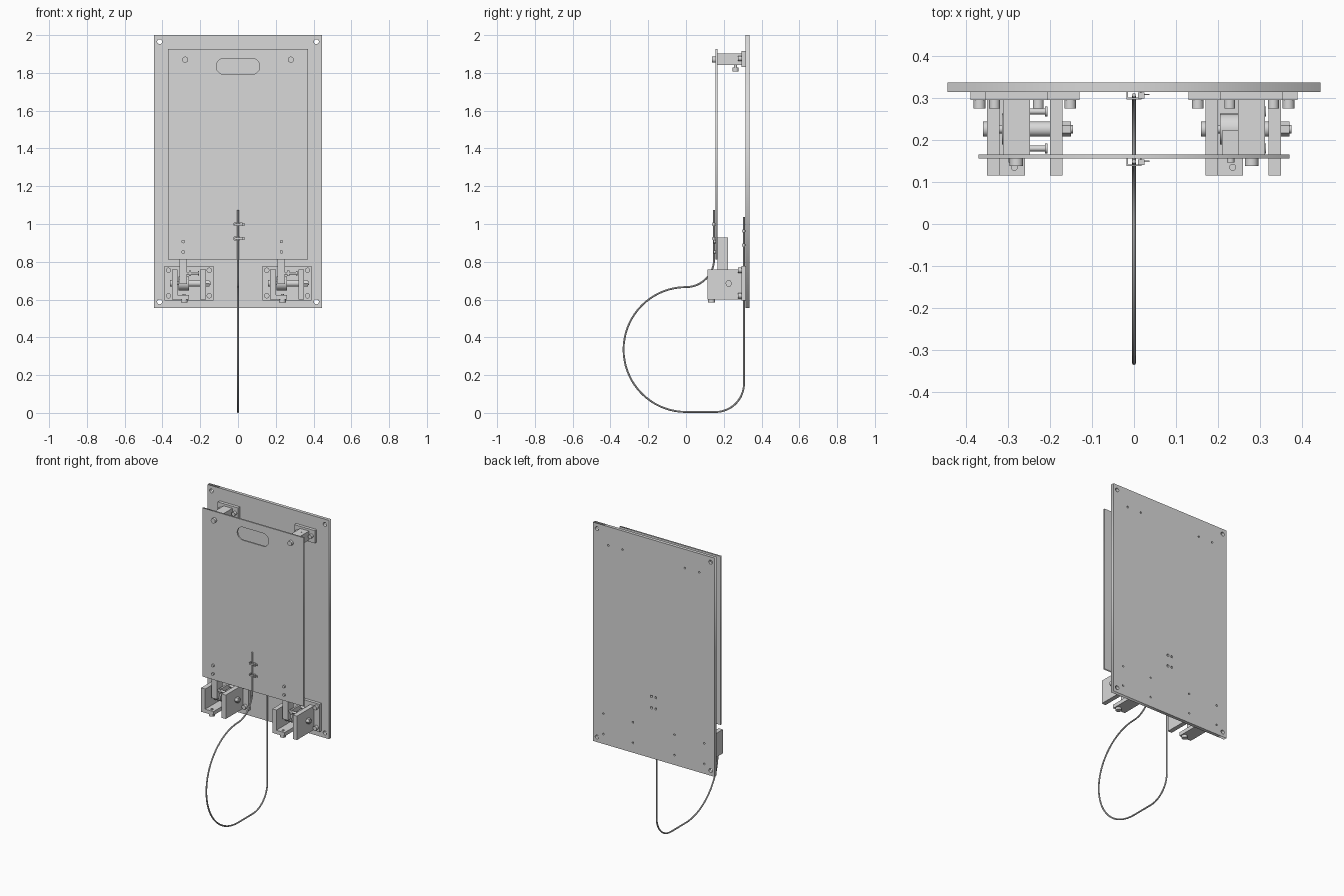
import bpy, bmesh
from math import sin, cos, pi, radians
from mathutils import Matrix, Vector

cube = bpy.data.objects.get("Cube")
if cube:
    bpy.data.objects.remove(cube, do_unlink=True)

GREY = (0.69, 0.69, 0.69, 1)
metal = bpy.data.materials.new("plain light grey")
metal.use_nodes = True
metal.diffuse_color = GREY
metal.node_tree.nodes["Principled BSDF"].inputs["Base Color"].default_value = GREY


def add_mesh(name, bm, smooth=False):
    mesh = bpy.data.meshes.new(name)
    bmesh.ops.recalc_face_normals(bm, faces=bm.faces)
    bm.to_mesh(mesh)
    bm.free()
    mesh.materials.append(metal)
    obj = bpy.data.objects.new(name, mesh)
    bpy.context.collection.objects.link(obj)
    if smooth:
        bpy.ops.object.select_all(action='DESELECT')
        obj.select_set(True)
        bpy.context.view_layer.objects.active = obj
        bpy.ops.object.shade_smooth_by_angle(angle=radians(35))
    return obj


def box(name, x, y, z):
    bm = bmesh.new()
    size = Vector((x[1] - x[0], y[1] - y[0], z[1] - z[0]))
    mid = Vector((sum(x), sum(y), sum(z))) / 2
    bmesh.ops.create_cube(bm, size=1, matrix=Matrix.Translation(mid) @ Matrix.Diagonal(size).to_4x4())
    return add_mesh(name, bm)


def rod(name, start, axis, length, radius, sides=24):
    """Cylinder from start along an axis; six sides make a nut."""
    direction = Vector([float(a == axis) for a in "xyz"])
    turn = Vector((0, 0, 1)).rotation_difference(direction).to_matrix().to_4x4()
    bm = bmesh.new()
    bmesh.ops.create_cone(bm, cap_ends=True, segments=sides, radius1=radius, radius2=radius, depth=length,
                          matrix=Matrix.Translation(Vector(start) + direction * length / 2) @ turn)
    return add_mesh(name, bm, smooth=sides > 8)


def curve_mesh(name, curve, matrix, smooth=False):
    helper = bpy.data.objects.new(name + "_path", curve)
    bpy.context.collection.objects.link(helper)
    graph = bpy.context.evaluated_depsgraph_get()
    mesh = bpy.data.meshes.new_from_object(helper.evaluated_get(graph))
    bm = bmesh.new()
    bm.from_mesh(mesh)
    bm.transform(matrix)
    bmesh.ops.remove_doubles(bm, verts=bm.verts, dist=1e-5)
    bpy.data.objects.remove(helper, do_unlink=True)
    return add_mesh(name, bm, smooth)


def add_loop(curve, points, cyclic=True):
    spline = curve.splines.new('POLY')
    spline.points.add(len(points) - 1)
    for target, p in zip(spline.points, points):
        target.co = (*p, 1) if len(p) == 3 else (*p, 0, 1)
    spline.use_cyclic_u = cyclic


def rect(x0, x1, z0, z1):
    return [(x0, z0), (x1, z0), (x1, z1), (x0, z1)]


def slot(cx, cz, radius, half=0.0, n=24):
    """Round hole, or a long one with rounded ends."""
    pts = []
    for i in range(n):
        a = 2 * pi * (i + 0.5) / n
        pts.append((cx + radius * cos(a) + (half if cos(a) > 0 else -half), cz + radius * sin(a)))
    return pts


def plate(name, outline, holes, y0, y1):
    curve = bpy.data.curves.new(name, 'CURVE')
    curve.dimensions = '2D'
    curve.fill_mode = 'BOTH'
    curve.extrude = (y1 - y0) / 2
    for loop in [outline] + holes:
        add_loop(curve, loop)
    return curve_mesh(name, curve, Matrix.Translation((0, (y0 + y1) / 2, 0)) @ Matrix.Rotation(pi / 2, 4, 'X'))


def tie_slots(heights):
    return [rect(sx * 0.015 - 0.007, sx * 0.015 + 0.007, z - 0.007, z + 0.007) for z in heights for sx in (-1, 1)]


BACK, REAR, FRONT, MOUNT = 0.315, 0.337, 0.156, 0.295
FRONT_TIES, BACK_TIES = (0.923, 0.998), (0.888, 0.963)
HINGES = {"right": -0.26, "left": 0.26}

# Back and front plates with their holes
back_holes = [slot(sx * 0.415, z, 0.013) for sx in (-1, 1) for z in (0.588, 1.965)]
back_holes += [slot(c + sx * 0.108, z, 0.006, n=12) for c in HINGES.values() for sx in (-1, 1) for z in (0.62, 0.755)]
back_holes += [slot(s * 0.28 + sx * 0.052, 1.876, 0.006, n=12) for s in (-1, 1) for sx in (-1, 1)]
plate("back_plate", rect(-0.444, 0.444, 0.555, 2.0), back_holes + tie_slots(BACK_TIES), BACK, REAR)
plate("front_plate", rect(-0.37, 0.37, 0.812, 1.926),
      [slot(0, 1.834, 0.043, 0.072, 32)] + tie_slots(FRONT_TIES), FRONT, 0.166)

# Upper standoffs
for side, s in (("right", -1), ("left", 1)):
    x = s * 0.28
    box(side + "_upper_mount", (x - 0.075, x + 0.075), (MOUNT, BACK), (1.832, 1.916))
    box(side + "_standoff", (x - 0.032, x + 0.032), (0.166, MOUNT), (1.842, 1.902))
    rod(side + "_standoff_bolt", (x, 0.138, 1.87), 'y', 0.018, 0.016)
    rod(side + "_set_screw_shank", (x, 0.262, 1.828), 'z', 0.075, 0.009)
    rod(side + "_set_screw_head", (x, 0.262, 1.807), 'z', 0.022, 0.016)
    for sx in (-1, 1):
        rod(side + "_upper_mount_screw", (x + sx * 0.052, 0.275, 1.876), 'y', 0.02, 0.013)

# Lower hinges, both of the same hand
for side, c in HINGES.items():
    def span(a, b):
        return (c + a, c + b)
    box(side + "_hinge_mount", span(-0.13, 0.13), (MOUNT, BACK), (0.595, 0.778))
    for wall in (-0.09, 0.06):
        box(side + "_hinge_wall", span(wall, wall + 0.03), (0.115, MOUNT), (0.6, 0.758))
    box(side + "_hinge_shelf", span(-0.06, 0.0), (0.115, MOUNT), (0.6, 0.625))
    for sx in (-1, 1):
        for z in (0.62, 0.755):
            rod(side + "_hinge_mount_screw", (c + sx * 0.108, 0.275, z), 'y', 0.02, 0.014)

    # Arm, pivot barrel and pivot bolt
    box(side + "_hinge_arm", span(-0.05, -0.01), (0.166, 0.223), (0.683, 0.928))
    rod(side + "_hinge_barrel", (c - 0.055, 0.226, 0.686), 'x', 0.055, 0.037)
    rod(side + "_pivot_sleeve", (c, 0.226, 0.686), 'x', 0.06, 0.018)
    rod(side + "_pivot_bolt", (c - 0.092, 0.226, 0.686), 'x', 0.207, 0.01)
    rod(side + "_pivot_head", (c - 0.1, 0.226, 0.686), 'x', 0.01, 0.018)
    rod(side + "_pivot_nut", (c + 0.09, 0.226, 0.686), 'x', 0.02, 0.018, 6)

    # Latch pins beside the arm
    for y in (0.18, 0.268):
        rod(side + "_latch_pin", (c - 0.01, y, 0.74), 'x', 0.06, 0.007)
        rod(side + "_latch_pin_head", (c + 0.048, y, 0.74), 'x', 0.006, 0.012)
    box(side + "_latch_link", span(0.0, 0.012), (0.173, 0.275), (0.725, 0.755))

    # Stop screw in the shelf and arm screws on the front plate
    rod(side + "_stop_screw", (c - 0.025, 0.135, 0.585), 'z', 0.045, 0.008)
    rod(side + "_stop_screw_head", (c - 0.025, 0.135, 0.585), 'z', 0.015, 0.018)
    for z in (0.852, 0.907):
        rod(side + "_arm_screw", (c - 0.03, 0.146, z), 'y', 0.01, 0.009)


# Cable: down the front plate, forward around a large loop, up the back plate
def arc(cy, cz, r, a0, a1, n):
    angles = [radians(a0 + (a1 - a0) * i / n) for i in range(n + 1)]
    return [(0, cy + r * cos(a), cz + r * sin(a)) for a in angles]


path = [(0, 0.149, 1.073)] + arc(0, 0.815, 0.149, 0, -90, 12) + arc(0, 0.3355, 0.3305, 90, 270, 36)[1:]
path += arc(0.157, 0.155, 0.15, -90, 0, 12) + [(0, 0.307, 1.037)]
cable = bpy.data.curves.new("cable", 'CURVE')
cable.dimensions = '3D'
cable.bevel_depth = 0.005
cable.bevel_resolution = 2
cable.use_fill_caps = True
add_loop(cable, path, cyclic=False)
curve_mesh("cable", cable, Matrix.Identity(4), smooth=True)

# Ties that hold the cable to both plates, with legs ending inside the slots
for name, y, heights in (("front", FRONT, FRONT_TIES), ("back", BACK, BACK_TIES)):
    for z in heights:
        zs = (z - 0.005, z + 0.005)
        box(name + "_tie_band", (-0.018, 0.018), (y - 0.018, y - 0.014), zs)
        for sx in (-1, 1):
            box(name + "_tie_leg", (sx * 0.016 - 0.002, sx * 0.016 + 0.002), (y - 0.018, y + 0.008), zs)
        box(name + "_tie_head", (0.01, 0.025), (y - 0.016, y - 0.002), (z - 0.009, z + 0.009))
        box(name + "_tie_tail", (0.02, 0.037), (y - 0.008, y - 0.005), zs)
